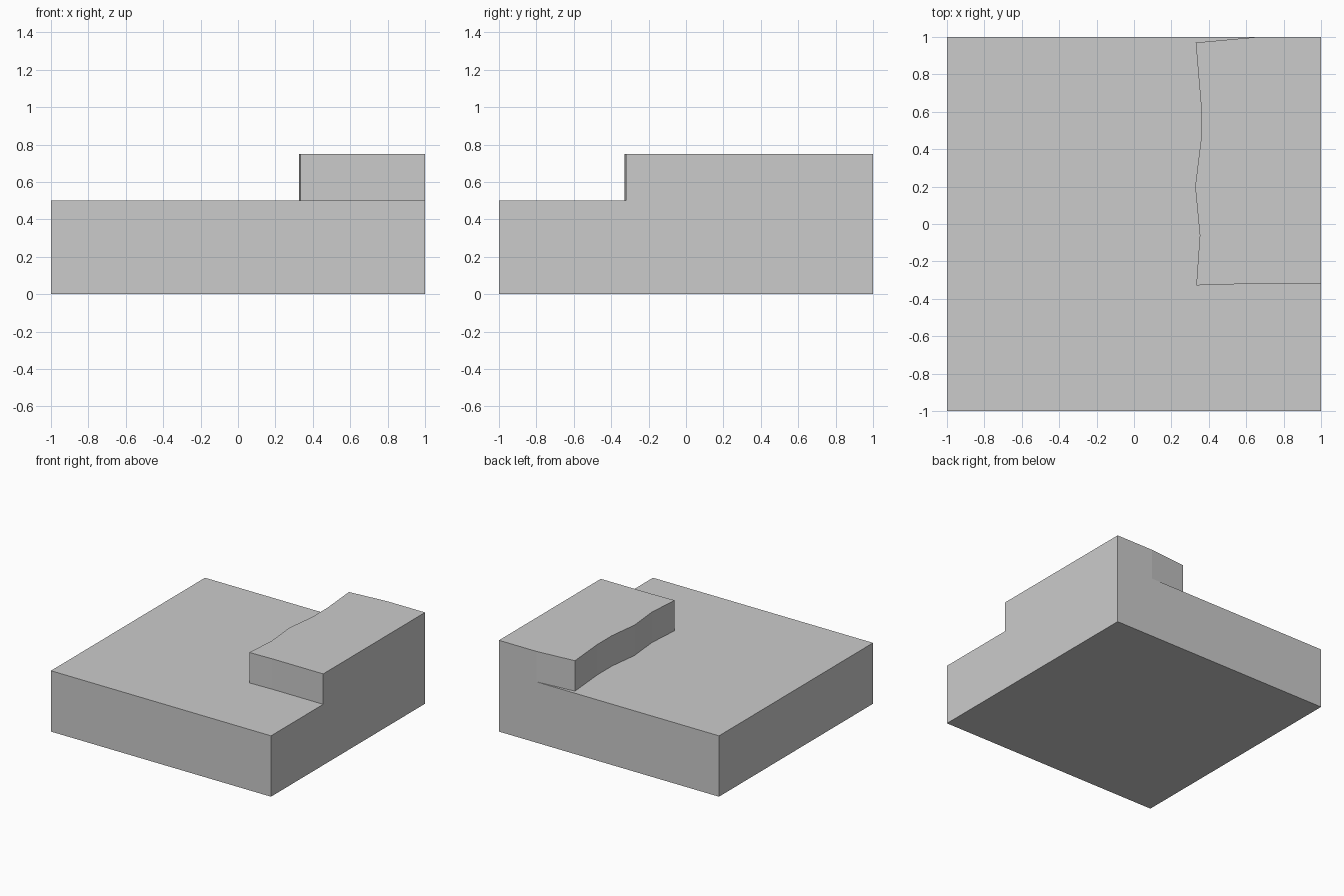
import bpy
import bmesh

if "Cube" in bpy.data.objects:
    bpy.data.objects.remove(bpy.data.objects["Cube"])


def prism(name, outline, z0, z1):
    """Extrude a counter-clockwise outline from z0 to z1."""
    bm = bmesh.new()
    face = bm.faces.new([bm.verts.new((x, y, z0)) for x, y in outline])
    ext = bmesh.ops.extrude_face_region(bm, geom=[face], use_keep_orig=True)
    top = [g for g in ext["geom"] if isinstance(g, bmesh.types.BMVert)]
    bmesh.ops.translate(bm, verts=top, vec=(0, 0, z1 - z0))
    bmesh.ops.recalc_face_normals(bm, faces=bm.faces)
    mesh = bpy.data.meshes.new(name)
    bm.to_mesh(mesh)
    bm.free()
    obj = bpy.data.objects.new(name, mesh)
    bpy.context.collection.objects.link(obj)
    return obj


# Square lower block
prism("ground_block", [(-1, -1), (1, -1), (1, 1), (-1, 1)], 0, 0.5)

# Raised corner step with an uneven inner edge
step_outline = [
    (0.333, -0.328), (0.54, -0.322), (1, -0.322), (1, 1), (0.66, 1),
    (0.33, 0.97), (0.358, 0.64), (0.358, 0.45), (0.327, 0.2), (0.352, -0.06),
]
prism("raised_step", step_outline, 0.5, 0.75)
